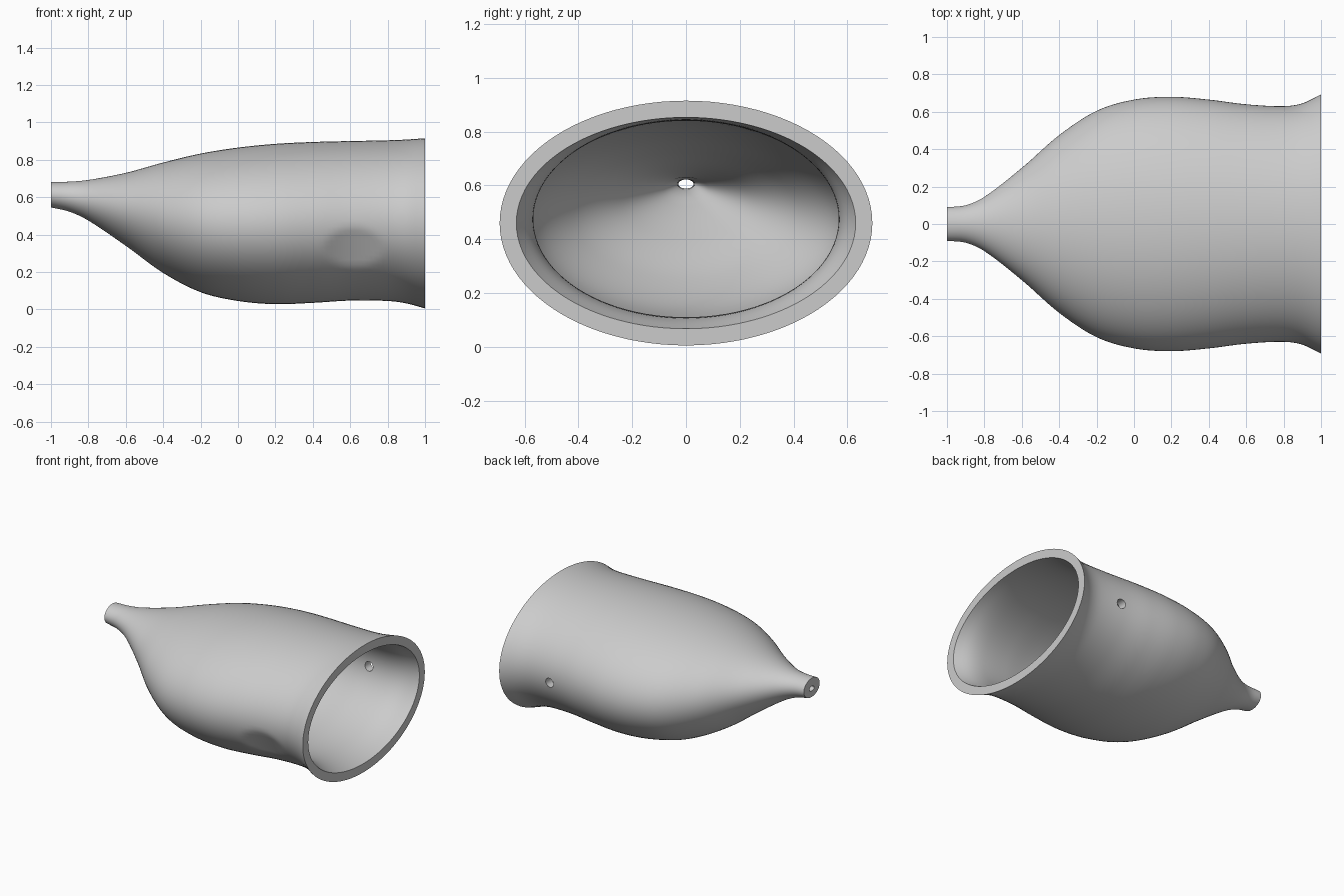
import bpy, bmesh, math
from mathutils import Vector

cube = bpy.data.objects.get("Cube")
if cube:
    bpy.data.objects.remove(cube, do_unlink=True)

SIDES, RINGS, WALL = 96, 80, 0.062

# Stations along the length: x, lower z, upper z, half width
STATIONS = [
    (-1.0, .545, .68, .09), (-.9, .522, .683, .10), (-.8, .475, .692, .145),
    (-.6, .34, .73, .30), (-.4, .195, .785, .475), (-.2, .092, .833, .605),
    (0, .045, .865, .665), (.2, .028, .885, .68), (.4, .035, .895, .665),
    (.6, .047, .90, .64), (.8, .045, .904, .63), (.9, .032, .908, .645),
    (1.0, .005, .915, .693),
]


def slope(i):
    a, b = STATIONS[max(i - 1, 0)], STATIONS[min(i + 1, len(STATIONS) - 1)]
    return [(q - p) / (b[0] - a[0]) for p, q in zip(a[1:], b[1:])]


def section(x):
    """Smoothly interpolated lower z, upper z and half width at x."""
    i = max(k for k in range(len(STATIONS) - 1) if STATIONS[k][0] <= x + 1e-6)
    a, b = STATIONS[i], STATIONS[i + 1]
    h = b[0] - a[0]
    t = (x - a[0]) / h
    out = []
    for p, q, m, n in zip(a[1:], b[1:], slope(i), slope(i + 1)):
        out.append((2*t**3 - 3*t*t + 1) * p + (t**3 - 2*t*t + t) * h * m
                   + (3*t*t - 2*t**3) * q + (t**3 - t*t) * h * n)
    return out


def add_ring(bm, x, inset):
    low, high, half = section(x)
    centre, height = (low + high) / 2, (high - low) / 2
    if inset:
        half, height = max(half - inset, .017), max(height - inset, .017)
        centre += (.605 - centre) * max(0, -x - .8) / .2
    return [bm.verts.new((x, half * math.cos(a), centre + height * math.sin(a)))
            for a in (2 * math.pi * k / SIDES for k in range(SIDES))]


# Hollow shell: outer skin, inner skin, rim and tip ends
bm = bmesh.new()
xs = [-1 + 2 * i / RINGS for i in range(RINGS + 1)]
outer = [add_ring(bm, x, 0) for x in xs]
inner = [add_ring(bm, x, WALL) for x in reversed(xs)]

# Shallow flattened patch low on the front side
normal = Vector((0, -.88, -.475))
for ring in outer:
    depth = .02 * (1 - ((ring[0].co.x - .62) / .16) ** 2)
    if depth > 0:
        reach = max(v.co.dot(normal) for v in ring) - depth
        for v in ring:
            v.co -= normal * max(0, v.co.dot(normal) - reach)

loop = outer + inner
for r, s in zip(loop, loop[1:] + loop[:1]):
    for k in range(SIDES):
        j = (k + 1) % SIDES
        bm.faces.new((r[k], r[j], s[j], s[k]))
bmesh.ops.recalc_face_normals(bm, faces=bm.faces)
mesh = bpy.data.meshes.new("hollow_shell")
bm.to_mesh(mesh)
bm.free()
shell = bpy.data.objects.new("hollow_shell", mesh)
bpy.context.collection.objects.link(shell)

# Grey material
grey = bpy.data.materials.new("plain_grey")
grey.use_nodes = True
colour = (.6, .6, .6, 1)
grey.diffuse_color = colour
grey.node_tree.nodes["Principled BSDF"].inputs["Base Color"].default_value = colour
mesh.materials.append(grey)

# Small round hole drilled through the back wall
bpy.ops.mesh.primitive_cylinder_add(vertices=24, radius=.033, depth=.5,
                                    location=(.64, .62, .45),
                                    rotation=(math.pi / 2, 0, 0))
cutter = bpy.context.object
cutter.name = "side_hole_cutter"
cutter.hide_render = True
cutter.data.materials.append(grey)
drill = shell.modifiers.new("side_hole", 'BOOLEAN')
drill.operation, drill.solver, drill.object = 'DIFFERENCE', 'EXACT', cutter

bpy.ops.object.select_all(action='DESELECT')
shell.select_set(True)
bpy.context.view_layer.objects.active = shell
bpy.ops.object.modifier_apply(modifier=drill.name)
bpy.data.objects.remove(cutter, do_unlink=True)
bpy.ops.object.shade_smooth_by_angle(angle=math.radians(35))
